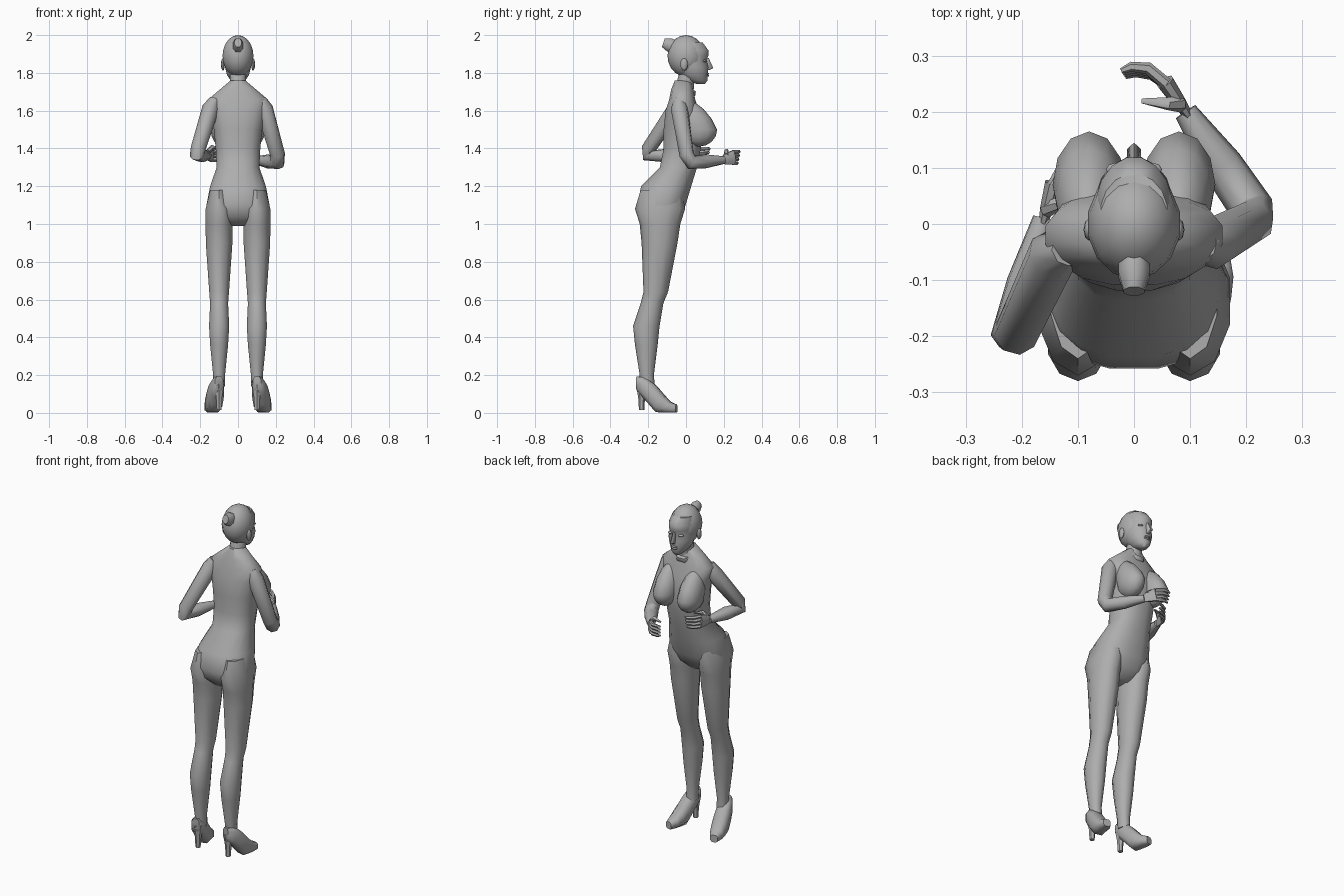
import bpy, bmesh, math
from mathutils import Vector as V

if "Cube" in bpy.data.objects:
    bpy.data.objects.remove(bpy.data.objects["Cube"], do_unlink=True)

GREY = (.42, .42, .42, 1)
UP = V((0, 0, 1))
ACROSS = V((1, 0, 0))
grey = bpy.data.materials.new("plain grey")
grey.use_nodes = True
grey.diffuse_color = GREY
grey.node_tree.nodes["Principled BSDF"].inputs["Base Color"].default_value = GREY


def finish(name, bm):
    """Turn a bmesh into a smooth shaded object."""
    bmesh.ops.recalc_face_normals(bm, faces=bm.faces)
    mesh = bpy.data.meshes.new(name)
    bm.to_mesh(mesh)
    bm.free()
    mesh.materials.append(grey)
    ob = bpy.data.objects.new(name, mesh)
    bpy.context.collection.objects.link(ob)
    bpy.ops.object.select_all(action="DESELECT")
    ob.select_set(True)
    bpy.context.view_layer.objects.active = ob
    bpy.ops.object.shade_smooth_by_angle(angle=math.radians(55))


def loft(name, rings, sides=12, power=1):
    """Skin rings given as centre and two half axes; low power squares them."""
    bm = bmesh.new()
    loops = []
    for centre, u, v in rings:
        loop = []
        for i in range(sides):
            angle = math.tau * (i + .5) / sides
            p, q = (math.copysign(abs(f(angle)) ** power, f(angle)) for f in (math.cos, math.sin))
            loop.append(bm.verts.new(centre + u * p + v * q))
        loops.append(loop)
    for low, high in zip(loops, loops[1:]):
        for i in range(sides):
            j = (i + 1) % sides
            bm.faces.new((low[i], low[j], high[j], high[i]))
    bm.faces.new(loops[0])
    bm.faces.new(loops[-1])
    finish(name, bm)


def stack(name, x, rows, sides=12, power=1):
    """Level rings given as height, half width, back and front."""
    loft(name, [(V((x, (back + front) / 2, z)), V((width, 0, 0)), V((0, (front - back) / 2, 0)))
                for z, width, back, front in rows], sides, power)


def tube(name, points, radii, ref, sides=8, flat=1):
    """Limb through points; ref is the steady side axis."""
    points = [V(p) for p in points]
    rings = []
    for i, (point, radius) in enumerate(zip(points, radii)):
        along = V()
        for a, b in zip(points[max(i - 1, 0):], points[max(i - 1, 0) + 1:i + 2]):
            along += (b - a).normalized()
        along.normalize()
        u = (ref - along * ref.dot(along)).normalized()
        rings.append((point, u * radius, along.cross(u) * radius * flat))
    loft(name, rings, sides)


def ball(name, centre, size, segments=8, rows=6, stretch=1, lean=0):
    """Ellipsoid whose upper half may be drawn upward and leant back."""
    bm = bmesh.new()
    bmesh.ops.create_uvsphere(bm, u_segments=segments, v_segments=rows, radius=1)
    for vert in bm.verts:
        vert.co = V(a * b for a, b in zip(vert.co, size))
        if vert.co.z > 0:
            vert.co.z *= stretch
            vert.co.y -= vert.co.z * lean
        vert.co += V(centre)
    finish(name, bm)


# Torso from crotch to neck base
stack("torso", 0, [
    (.99, .05, -.19, -.08), (1.04, .16, -.24, -.03), (1.1, .17, -.26, 0),
    (1.2, .15, -.24, .03), (1.3, .115, -.14, .06), (1.4, .12, -.12, .08),
    (1.5, .13, -.12, .09), (1.6, .15, -.11, .07), (1.66, .16, -.09, .05),
    (1.71, .1, -.08, .04), (1.76, .04, -.06, .03)], 16, .85)

# Neck and tilted collar
tube("neck", [(0, -.01, 1.7), (0, 0, 1.76), (0, .02, 1.83)], [.05, .045, .045], ACROSS, 10)
tube("collar", [(0, -.01, 1.7), (0, 0, 1.715), (0, .01, 1.73)], [.06, .065, .055], ACROSS)

# Head, hair and middle features
stack("head", 0, [
    (1.74, .02, .06, .1), (1.76, .04, 0, .115), (1.79, .06, -.03, .115),
    (1.83, .07, -.05, .12), (1.87, .07, -.07, .11), (1.89, .07, -.07, .12),
    (1.92, .07, -.07, .12), (1.96, .06, -.05, .09)], 16)
ball("hair", (0, 0, 1.89), (.084, .098, .11), 14, 10)
tube("hair_bun", [(0, -.07, 1.94), (0, -.09, 1.95), (0, -.12, 1.96)], [.03, .03, .02], ACROSS, 8, 1.3)
stack("nose", 0, [(1.815, .01, .1, .125), (1.825, .014, .1, .145), (1.88, .006, .1, .12)], 6)
for name, z in (("upper_lip", 1.796), ("lower_lip", 1.785)):
    ball(name, (0, .11, z), (.02, .013, .006))


def shoe(tag, side):
    """High shoe turned outward, lofted from ankle to toe."""
    rings = []
    for step in range(7):
        t = step / 6
        top = .12 + .075 * math.cos(math.pi * t ** 1.3)
        sole = max(0, .12 - .24 * t)
        width = .022 + .022 * math.sqrt(abs(math.sin(math.pi * t)))
        centre = V((side * (.1 + .05 * t), -.26 + .21 * t, (top + sole) / 2))
        rings.append((centre, V((width, -side * width / 4, 0)), UP * (top - sole) / 2))
    loft(tag + "_shoe", rings, 8, .7)
    tube(tag + "_heel", [(side * .1, -.235, z) for z in (.015, .08, .15)],
         [.014, .018, .03], ACROSS, 6)


# Paired face, chest and leg parts
for tag, side in (("left", 1), ("right", -1)):
    ball(tag + "_eye", (side * .034, .097, 1.863), (.016, .012, .007))
    ball(tag + "_ear", (side * .08, -.01, 1.845), (.01, .02, .033))
    ball(tag + "_breast", (side * .08, .07, 1.5), (.065, .095, .09), 12, 8, 1.7, .4)
    stack(tag + "_leg", side * .1, [
        (1.18, .05, -.24, -.02), (1.08, .075, -.27, -.005), (1, .075, -.245, -.03),
        (.9, .074, -.235, -.045), (.64, .055, -.225, -.095), (.58, .05, -.24, -.12),
        (.46, .056, -.28, -.14), (.36, .05, -.27, -.15), (.2, .033, -.245, -.17),
        (.14, .032, -.245, -.165)], 10)
    shoe(tag, side)


def hand(tag, wrist, forward, curl):
    """Upright palm with four curled fingers and a thumb."""
    forward, curl = forward.normalized(), curl.normalized()
    tube(tag + "_palm", [wrist - forward * .01, wrist + forward * .02 + UP * .005,
                         wrist + forward * .065 + UP * .01], [.021, .033, .042], UP, 8, .4)
    for i, finger in enumerate(("little", "ring", "middle", "index")):
        base = wrist + forward * .06 + UP * (.02 * i - .02)
        knuckle = base + forward * (.02 + .004 * i) + curl * .015
        middle = knuckle + curl * .03
        tip = middle + curl * .025 - forward * .012
        tube(f"{tag}_{finger}_finger", [base, knuckle, middle, tip], [.011, .011, .009, .005], UP, 6)
    root = wrist + forward * .015 + UP * .025
    tube(tag + "_thumb", [root, root + (curl + UP) * .023, root + curl * .07 + UP * .015],
         [.014, .012, .005], UP + forward, 6)


def arm(tag, shoulder, deltoid, elbow, wrist, curl):
    """Bent arm ending in a hand that curls the given way."""
    shoulder, deltoid, elbow, wrist = V(shoulder), V(deltoid), V(elbow), V(wrist)
    bend = (elbow - deltoid).cross(wrist - elbow)
    tube(tag + "_arm", [shoulder, deltoid, elbow.lerp(deltoid, .15), elbow.lerp(wrist, .1),
                        elbow.lerp(wrist, .5), wrist], [.03, .046, .04, .04, .037, .021], bend)
    hand(tag, wrist, wrist - elbow, V(curl))


# Left arm reaches forward, right arm folds back with its hand at the waist
arm("left", (.12, -.035, 1.66), (.14, -.035, 1.61), (.222, .01, 1.325), (.092, .2, 1.338), (-1, .1, 0))
arm("right", (-.12, -.045, 1.66), (-.145, -.055, 1.61), (-.222, -.22, 1.365), (-.16, .01, 1.36), (.85, .5, 0))
